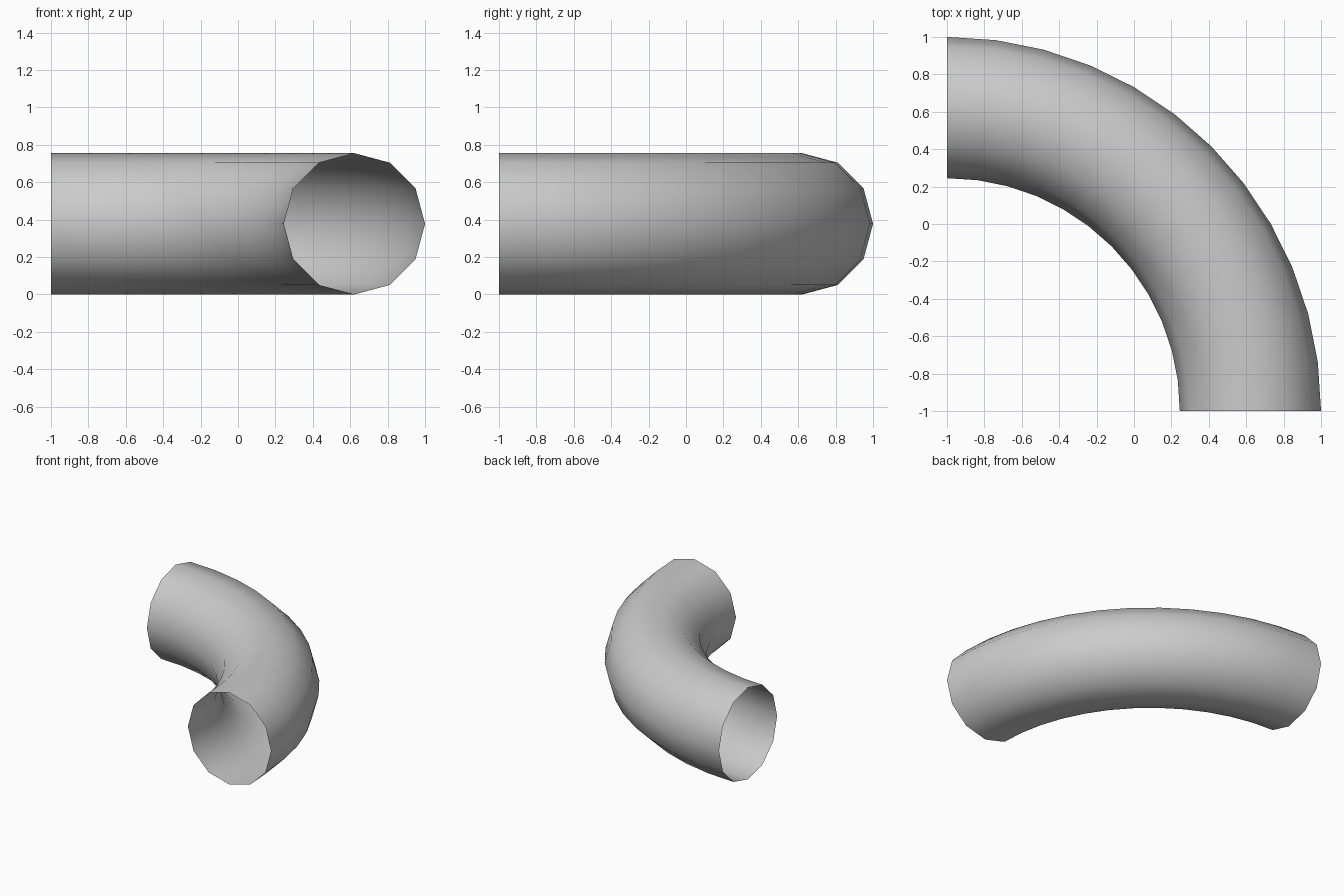
import bpy, bmesh, math
from mathutils import Vector, Matrix

if "Cube" in bpy.data.objects:
    bpy.data.objects.remove(bpy.data.objects["Cube"])

TUBE_R = 0.3775
BEND_R = 2 - TUBE_R
CORNER = Vector((-1, -1, TUBE_R))

bm = bmesh.new()
# 12-sided open ring at the front mouth, facing -y
ring = Matrix.Translation(CORNER + Vector((BEND_R, 0, 0))) @ Matrix.Rotation(math.pi / 2, 4, 'X')
bmesh.ops.create_circle(bm, cap_ends=False, segments=12, radius=TUBE_R, matrix=ring)

# sweep the ring through a quarter turn
bmesh.ops.spin(bm, geom=bm.verts[:] + bm.edges[:], cent=CORNER, axis=(0, 0, 1),
               angle=math.pi / 2, steps=12, use_merge=False)
bmesh.ops.remove_doubles(bm, verts=bm.verts[:], dist=1e-4)

# outward normals, smooth wall
bm.normal_update()
for f in bm.faces:
    f.smooth = True
    c = f.calc_center_median() - CORNER
    centre = Vector((c.x, c.y, 0)).normalized() * BEND_R
    if f.normal.dot(c - centre) < 0:
        f.normal_flip()

mesh = bpy.data.meshes.new("pipe_bend")
bm.to_mesh(mesh)
bm.free()
bpy.context.collection.objects.link(bpy.data.objects.new("pipe_bend", mesh))
